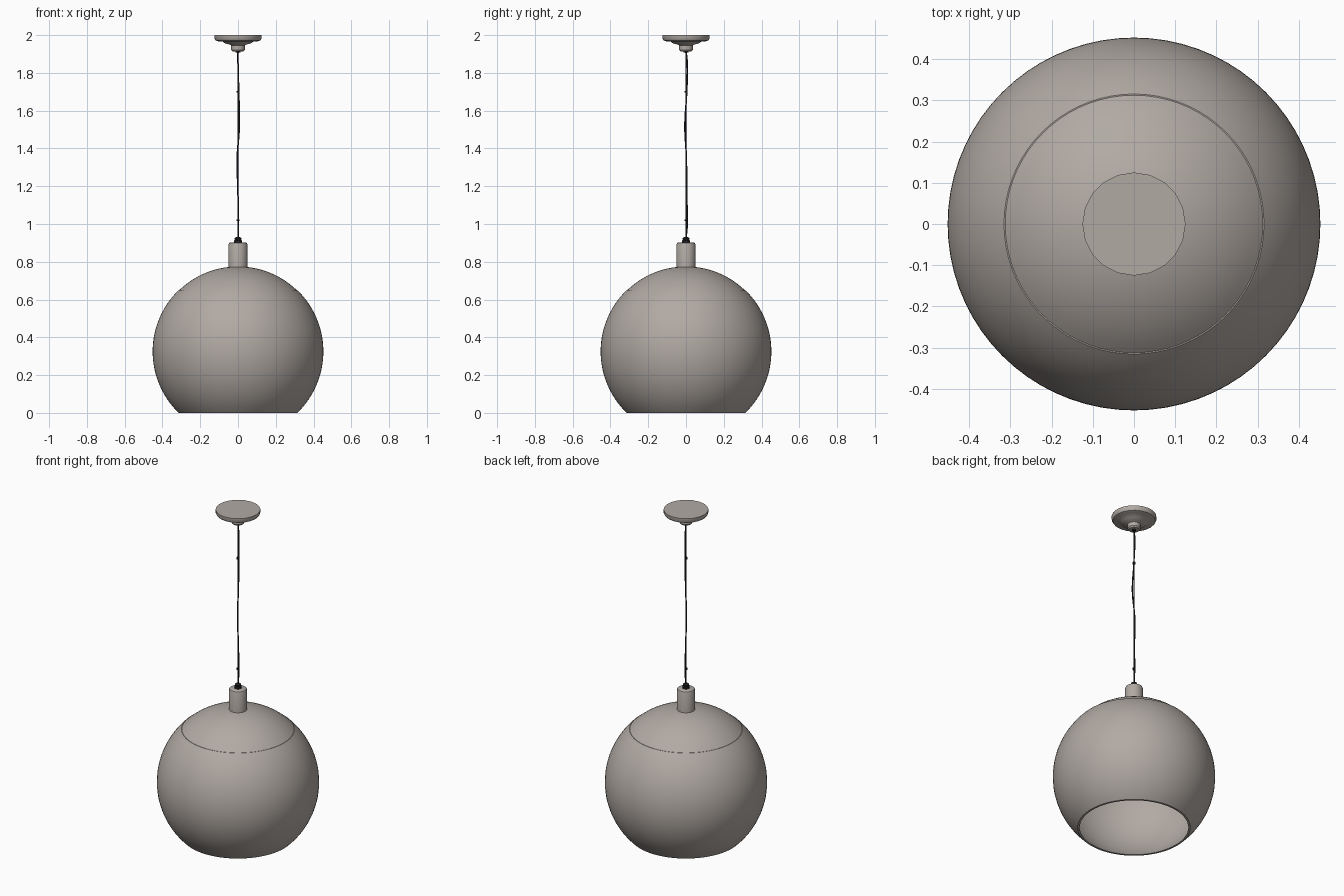
import bpy, bmesh, math
from mathutils import Vector

if "Cube" in bpy.data.objects:
    bpy.data.objects.remove(bpy.data.objects["Cube"])


def material(name, rgb):
    m = bpy.data.materials.new(name)
    m.diffuse_color = (*rgb, 1)
    m.use_nodes = True
    m.node_tree.nodes["Principled BSDF"].inputs["Base Color"].default_value = m.diffuse_color
    return m


TAUPE = material("warm_grey", (0.44, 0.40, 0.37))
BLACK = material("black", (0.015, 0.015, 0.015))


def lathe(name, profile, mat, segments=64, closed=False):
    """Spin an (r, z) profile around the z axis."""
    bm = bmesh.new()
    vs = [bm.verts.new((r, 0, z)) for r, z in profile]
    pairs = list(zip(vs, vs[1:]))
    if closed:
        pairs.append((vs[-1], vs[0]))
    edges = [bm.edges.new(p) for p in pairs]
    bmesh.ops.spin(bm, geom=vs + edges, cent=(0, 0, 0), axis=(0, 0, 1),
                   angle=2 * math.pi, steps=segments)
    bmesh.ops.remove_doubles(bm, verts=bm.verts, dist=1e-5)
    bmesh.ops.recalc_face_normals(bm, faces=bm.faces)
    me = bpy.data.meshes.new(name)
    bm.to_mesh(me)
    bm.free()
    me.materials.append(mat)
    ob = bpy.data.objects.new(name, me)
    bpy.context.collection.objects.link(ob)
    bpy.ops.object.select_all(action='DESELECT')
    ob.select_set(True)
    bpy.context.view_layer.objects.active = ob
    bpy.ops.object.shade_smooth_by_angle(angle=math.radians(35))
    return ob


CZ, R, WALL = 0.325, 0.452, 0.008


def arc(radius, z0, z1, n):
    """Points on the globe between two heights."""
    a0, a1 = (math.asin(max(-1, min(1, (z - CZ) / radius))) for z in (z0, z1))
    pts = []
    for i in range(n + 1):
        a = a0 + (a1 - a0) * i / n
        pts.append((max(0.0, radius * math.cos(a)), CZ + radius * math.sin(a)))
    return pts


# Open globe shade with a thin wall and a softened upper rim
outer = arc(R, 0.0, 0.645, 36)
inner = arc(R - WALL, 0.0, 0.649, 36)
rim = [(outer[-1][0] - 0.004, 0.649)]
lathe("globe_shade", outer + rim + inner[::-1], TAUPE, 72, closed=True)

# Cap closing the top of the globe
cap_out = arc(R - 0.002, 0.648, CZ + R - 0.002, 14)
cap_in = arc(R - 0.010, 0.648, CZ + R - 0.010, 14)
lathe("globe_cap", cap_out[:-1] + [(0, CZ + R - 0.002)], TAUPE, 72)
lathe("globe_cap_lining", cap_in[:-1] + [(0, CZ + R - 0.010)], TAUPE, 72)

# Neck on top of the globe
lathe("neck", [(0, 0.755), (0.05, 0.755), (0.05, 0.892), (0.047, 0.899),
               (0.040, 0.903), (0, 0.903)], TAUPE, 32)

# Cord grip on the neck
lathe("cord_grip", [(0, 0.90), (0.020, 0.90), (0.020, 0.912), (0.016, 0.915),
                    (0.018, 0.919), (0.018, 0.926), (0.010, 0.931), (0, 0.931)],
      BLACK, 16)

# Ceiling canopy with stepped underside
lathe("ceiling_canopy", [(0, 2.0), (0.125, 2.0), (0.125, 1.982), (0.119, 1.972),
                         (0.105, 1.967), (0.080, 1.965), (0.070, 1.957),
                         (0.045, 1.950), (0.036, 1.946), (0.036, 1.922),
                         (0.030, 1.914), (0, 1.912)], TAUPE, 20)
lathe("canopy_grommet", [(0, 1.92), (0.012, 1.92), (0.012, 1.908), (0, 1.905)],
      BLACK, 12)


def cable(name, points, radius):
    cu = bpy.data.curves.new(name, 'CURVE')
    cu.dimensions = '3D'
    cu.bevel_depth = radius
    cu.bevel_resolution = 1
    cu.resolution_u = 6
    cu.use_fill_caps = True
    sp = cu.splines.new('BEZIER')
    sp.bezier_points.add(len(points) - 1)
    for bp, p in zip(sp.bezier_points, points):
        bp.co = Vector(p)
        bp.handle_left_type = bp.handle_right_type = 'AUTO'
    cu.materials.append(BLACK)
    ob = bpy.data.objects.new(name, cu)
    bpy.context.collection.objects.link(ob)


# Straight support wire and the slightly slack power cord beside it
cable("support_wire", [(0, 0, 0.92), (0, 0, 1.92)], 0.003)
cable("power_cord", [(0, 0, 0.92), (0.001, 0.007, 1.0), (0, 0.004, 1.15),
                     (-0.004, 0.002, 1.35), (0.007, -0.006, 1.52),
                     (0.004, 0.004, 1.70), (0, 0.007, 1.85), (0, 0, 1.92)], 0.004)

# Clips joining wire and cord
for i, z in enumerate((1.02, 1.70)):
    lathe("cord_clip_%d" % (i + 1), [(0, z - 0.005), (0.009, z - 0.005),
                                     (0.009, z + 0.005), (0, z + 0.005)], BLACK, 10)
